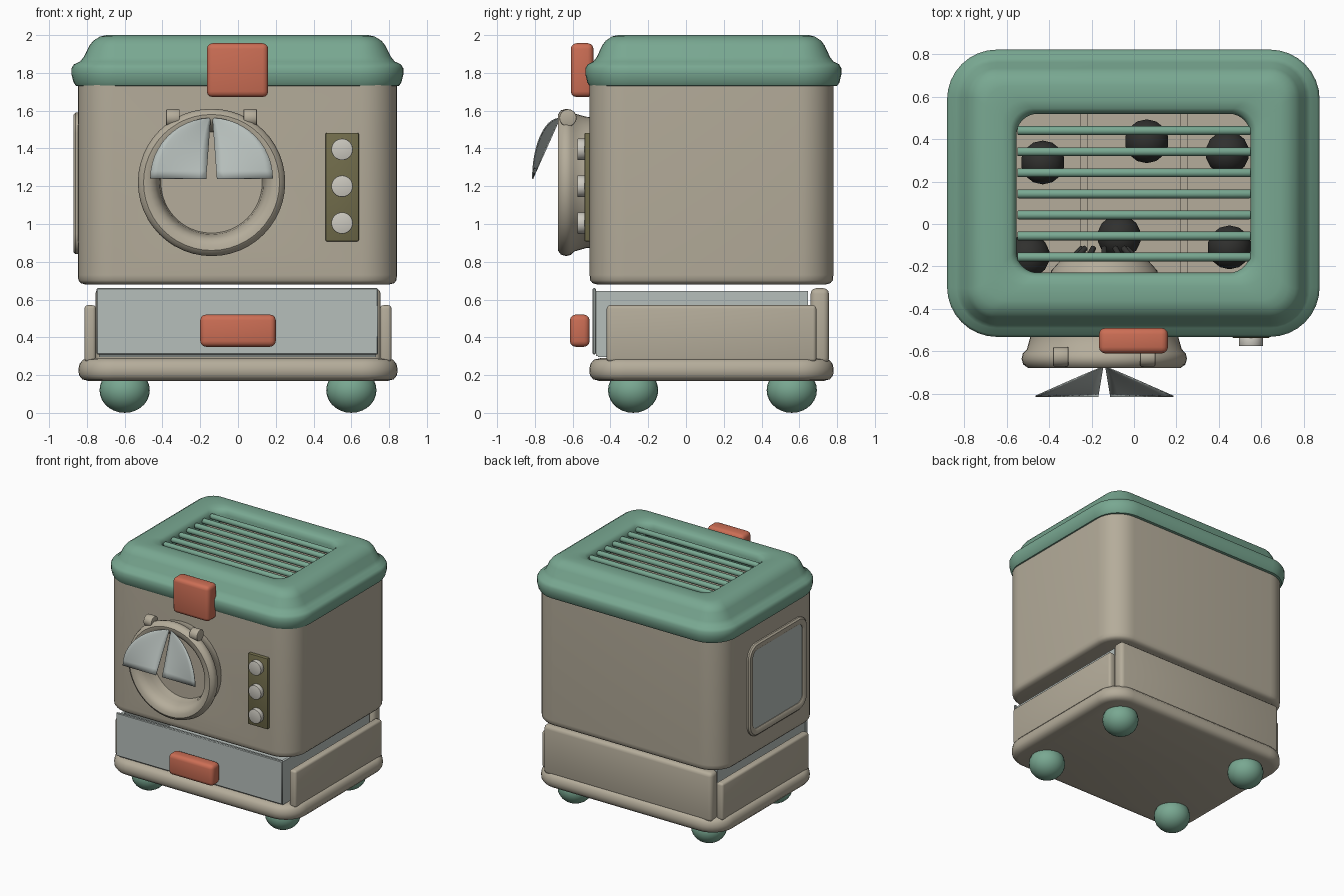
import bpy, bmesh, math
from mathutils import Matrix, Vector

if "Cube" in bpy.data.objects:
    bpy.data.objects.remove(bpy.data.objects["Cube"])


def material(name, rgb):
    m = bpy.data.materials.new(name)
    m.diffuse_color = (*rgb, 1)
    m.use_nodes = True
    m.node_tree.nodes["Principled BSDF"].inputs["Base Color"].default_value = m.diffuse_color
    return m


GREEN = material("sage green", (0.19, 0.39, 0.285))
BEIGE = material("warm beige", (0.46, 0.415, 0.325))
STEEL = material("pale steel", (0.47, 0.52, 0.50))
RED = material("terracotta red", (0.60, 0.155, 0.09))
OLIVE = material("olive", (0.165, 0.15, 0.07))
KNOB = material("off white", (0.60, 0.58, 0.52))
COAL = material("charcoal", (0.03, 0.03, 0.028))


def finish(bm, name, mat, angle=40):
    bmesh.ops.recalc_face_normals(bm, faces=bm.faces)
    me = bpy.data.meshes.new(name)
    bm.to_mesh(me)
    bm.free()
    ob = bpy.data.objects.new(name, me)
    bpy.context.collection.objects.link(ob)
    me.materials.append(mat)
    bpy.ops.object.select_all(action='DESELECT')
    ob.select_set(True)
    bpy.context.view_layer.objects.active = ob
    bpy.ops.object.shade_smooth_by_angle(angle=math.radians(angle))
    return ob


def bridge(bm, rings, closed):
    n = len(rings[0])
    pairs = list(zip(rings, rings[1:])) + ([(rings[-1], rings[0])] if closed else [])
    for a, b in pairs:
        for i in range(n):
            j = (i + 1) % n
            bm.faces.new((a[i], a[j], b[j], b[i]))


def loft(name, mat, center, hx, hy, radius, profile, closed=False,
         iy=1.0, min_r=0.03, mtx=None, seg=8):
    """Rounded-rectangle rings stacked along a profile of (inset, height)."""
    bm = bmesh.new()
    rings = []
    for inset, z in profile:
        w, h = hx - inset, hy - inset * iy
        r = max(radius - inset, min_r)
        ring = []
        for k, (sx, sy) in enumerate(((1, 1), (-1, 1), (-1, -1), (1, -1))):
            for i in range(seg + 1):
                t = math.pi / 2 * (k + i / seg)
                ring.append(bm.verts.new((center[0] + sx * (w - r) + r * math.cos(t),
                                          center[1] + sy * (h - r) + r * math.sin(t), z)))
        rings.append(ring)
    bridge(bm, rings, closed)
    if not closed:
        bm.faces.new(rings[0])
        bm.faces.new(rings[-1])
    if mtx:
        bm.transform(mtx)
    return finish(bm, name, mat)


def box(name, mat, x, y, z, bevel=0.0, seg=3):
    bm = bmesh.new()
    bmesh.ops.create_cube(bm, size=1)
    for v in bm.verts:
        v.co = [(a + b) / 2 + c * (b - a) for (a, b), c in zip((x, y, z), v.co)]
    if bevel:
        bmesh.ops.bevel(bm, geom=bm.edges[:], offset=bevel, segments=seg,
                        profile=0.5, affect='EDGES')
    return finish(bm, name, mat)


def rod(name, mat, a, b, r, bevel=0.0, seg=16):
    a, b = Vector(a), Vector(b)
    bm = bmesh.new()
    bmesh.ops.create_cone(bm, cap_ends=True, segments=seg, radius1=r, radius2=r,
                          depth=(b - a).length)
    if bevel:
        caps = [e for e in bm.edges if abs(e.verts[0].co.z - e.verts[1].co.z) < 1e-5]
        bmesh.ops.bevel(bm, geom=caps, offset=bevel, segments=2, profile=0.5, affect='EDGES')
    rot = (b - a).to_track_quat('Z', 'Y').to_matrix().to_4x4()
    bm.transform(Matrix.Translation((a + b) / 2) @ rot)
    return finish(bm, name, mat)


def ball(name, mat, c, r, squash=1.0, u=24, v=14):
    bm = bmesh.new()
    bmesh.ops.create_uvsphere(bm, u_segments=u, v_segments=v, radius=r)
    bm.transform(Matrix.Translation(c) @ Matrix.Diagonal((1, 1, squash, 1)))
    return finish(bm, name, mat)


# Base plate and feet
loft("base_plate", BEIGE, (0, 0.135), 0.845, 0.647, 0.19,
     [(0.05, 0.17), (0.02, 0.178), (0.003, 0.2), (0, 0.23), (0.006, 0.26),
      (0.025, 0.282), (0.06, 0.29)])
for x in (-0.6, 0.6):
    for y in (-0.28, 0.56):
        ball("foot", GREEN, (x, y, 0.12), 0.133, 0.9)

# Lower surround: side and back panels
for s in (-1, 1):
    xs = sorted((s * 0.752, s * 0.813))
    box("side_panel", BEIGE, xs, (-0.42, 0.69), (0.27, 0.57), 0.018)
box("back_panel", BEIGE, (-0.755, 0.755), (0.66, 0.757), (0.26, 0.66), 0.03)

# Drawer: front plate, open tray, handle
box("drawer_front", STEEL, (-0.748, 0.742), (-0.495, -0.477), (0.31, 0.66), 0.005, 1)
box("tray_floor", STEEL, (-0.735, 0.73), (-0.465, 0.645), (0.295, 0.315))
for xs in ((-0.735, -0.715), (0.71, 0.73)):
    box("tray_side", STEEL, xs, (-0.465, 0.645), (0.3, 0.645))
for ys in ((-0.477, -0.445), (0.625, 0.645)):
    box("tray_end", STEEL, (-0.735, 0.73), ys, (0.3, 0.645))
box("drawer_handle", RED, (-0.2, 0.2), (-0.615, -0.51), (0.35, 0.52), 0.03)

# Hollow body with a round opening in front
body = loft("body", BEIGE, (-0.003, 0.135), 0.845, 0.645, 0.19,
            [(0.04, 0.68), (0.015, 0.687), (0.003, 0.702), (0, 0.73), (0, 1.76),
             (0.05, 1.76), (0.05, 0.74)])
PX, PZ = -0.14, 1.22
cutter = rod("opening_cutter", BEIGE, (PX, -0.6, PZ), (PX, -0.4, PZ), 0.32, seg=48)
cutter.hide_render = True
cutter.hide_viewport = True
cut = body.modifiers.new("opening", 'BOOLEAN')
cut.object = cutter
cut.operation = 'DIFFERENCE'
cut.solver = 'EXACT'
for x in (-0.235, 0.235):
    box("floor_rail", BEIGE, (x - 0.016, x + 0.016), (-0.45, 0.72), (0.735, 0.765))

# Coals on the floor
for x, y in ((-0.43, 0.29), (0.06, 0.39), (0.44, 0.335), (-0.07, -0.06),
             (0.45, -0.11), (-0.5, -0.15)):
    ball("coal", COAL, (x, y, 0.85), 0.105, u=14, v=9)

# Round mouth: rolled rim and funnel, turned about the y axis
profile = [(0.345, -0.48), (0.348, -0.53), (0.365, -0.59), (0.384, -0.61), (0.39, -0.635),
           (0.382, -0.662), (0.36, -0.678), (0.33, -0.675), (0.3, -0.655), (0.285, -0.62),
           (0.275, -0.58), (0.24, -0.23), (0.195, -0.18), (0.205, -0.17), (0.25, -0.22),
           (0.295, -0.46)]
bm = bmesh.new()
N = 48
rings = [[bm.verts.new((PX + r * math.cos(2 * math.pi * i / N), y,
                        PZ + r * math.sin(2 * math.pi * i / N))) for i in range(N)]
         for r, y in profile]
bridge(bm, rings, True)
finish(bm, "round_mouth", BEIGE)

# Dark prongs around the funnel end
for k in range(12):
    c, s = math.cos(k * math.pi / 6), math.sin(k * math.pi / 6)
    rod("prong", COAL, (PX + 0.215 * c, -0.22, PZ + 0.215 * s),
        (PX + 0.1 * c, -0.11, PZ + 0.1 * s), 0.014, 0.005, 10)

# Hinge barrels and the two-leaf flap
for x in (-0.345, 0.065):
    rod("hinge_barrel", BEIGE, (x - 0.036, -0.625, 1.562), (x + 0.036, -0.625, 1.562), 0.046, 0.006)
for side in (-1, 1):
    bm = bmesh.new()
    grid = []
    for i in range(13):
        t = math.radians(2 + 88 * i / 12)
        z = 1.24 + 0.322 * math.cos(t)
        x_out, y_out = 0.325 * math.sin(t), -0.67 - 0.145 * math.sin(t)
        x_in, y_in = 0.004 + 0.024 * (1 - math.cos(t)), -0.67 - 0.145 * (1 - math.cos(t))
        row = []
        for j in range(9):
            f = j / 8
            g = 1 - (1 - f) ** 1.5
            row.append(bm.verts.new((PX + side * (x_in + (x_out - x_in) * f),
                                     y_in + (y_out - y_in) * g, z)))
        grid.append(row)
    for a, b in zip(grid, grid[1:]):
        for j in range(8):
            bm.faces.new((a[j], a[j + 1], b[j + 1], b[j]))
    leaf = finish(bm, "flap_leaf", STEEL)
    thick = leaf.modifiers.new("thickness", 'SOLIDIFY')
    thick.thickness = 0.006

# Control panel with three knobs
box("control_panel", OLIVE, (0.463, 0.64), (-0.538, -0.49), (0.908, 1.483), 0.008, 2)
for z in (1.395, 1.2, 1.005):
    rod("knob", KNOB, (0.551, -0.575, z), (0.551, -0.53, z), 0.057, 0.004, 32)

# Side window on the left wall
to_left = Matrix(((0, 0, -1, 0), (-1, 0, 0, 0), (0, 1, 0, 0), (0, 0, 0, 1)))
loft("window_frame", BEIGE, (-0.055, 1.215), 0.375, 0.375, 0.11,
     [(0, 0.84), (0, 0.86), (0.012, 0.871), (0.045, 0.871), (0.058, 0.862), (0.058, 0.84)],
     closed=True, mtx=to_left)
loft("window_glass", STEEL, (-0.055, 1.215), 0.32, 0.32, 0.055,
     [(0, 0.845), (0, 0.857)], mtx=to_left)

# Lid frame with grille opening
loft("lid", GREEN, (-0.003, 0.145), 0.878, 0.677, 0.235,
     [(0.05, 1.73), (0.022, 1.732), (0.01, 1.75), (0.0, 1.79), (0.0, 1.825), (0.012, 1.845),
      (0.045, 1.86), (0.065, 1.885), (0.095, 1.945), (0.115, 1.97), (0.15, 1.992),
      (0.185, 2.0), (0.26, 2.0), (0.3, 1.992), (0.318, 1.978), (0.327, 1.95),
      (0.327, 1.89), (0.3, 1.87), (0.12, 1.83), (0.08, 1.74)],
     closed=True, iy=0.925, min_r=0.1)
for i in range(7):
    y = 0.44 - i * 0.0993
    rod("grille_bar", GREEN, (-0.55, y, 1.95), (0.55, y, 1.95), 0.021, 0.006)

# Lid latch
box("lid_latch", RED, (-0.165, 0.16), (-0.61, -0.49), (1.672, 1.957), 0.03)
